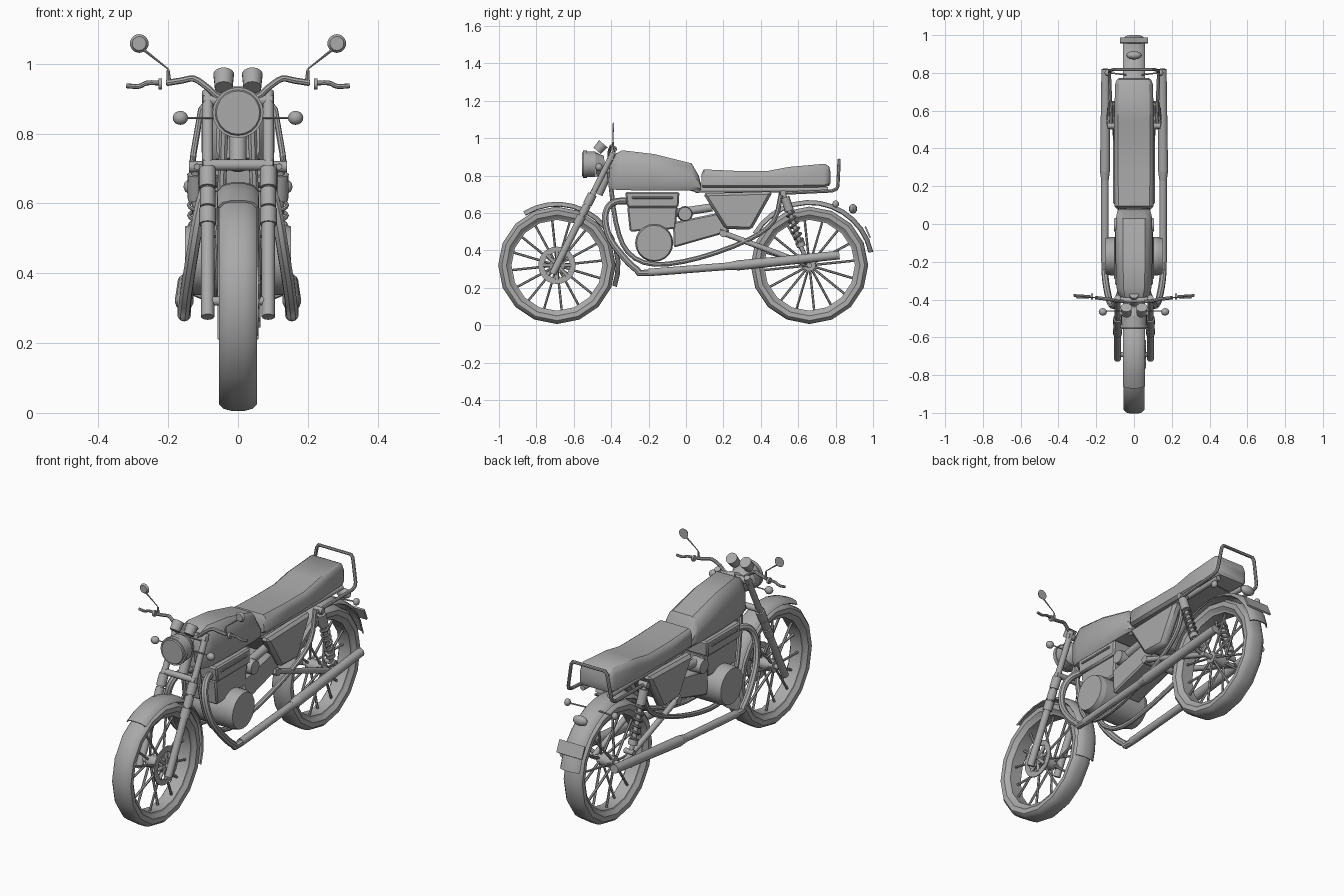
import bpy, bmesh, math
from mathutils import Vector, Matrix

# One plain colour for the whole model
GREY = bpy.data.materials.new("plain_grey")
GREY.diffuse_color = (0.4, 0.4, 0.4, 1)


def finish(name, bm, mirror=False):
    if mirror:
        d = bmesh.ops.duplicate(bm, geom=bm.verts[:] + bm.edges[:] + bm.faces[:])
        for e in d["geom"]:
            if isinstance(e, bmesh.types.BMVert):
                e.co.x *= -1
    bmesh.ops.recalc_face_normals(bm, faces=bm.faces[:])
    me = bpy.data.meshes.new(name)
    bm.to_mesh(me)
    bm.free()
    me.materials.append(GREY)
    bpy.context.collection.objects.link(bpy.data.objects.new(name, me))


def add_cyl(bm, a, b, r0, r1=None, n=12):
    a, b = Vector(a), Vector(b)
    q = (b - a).to_track_quat('Z', 'Y').to_matrix().to_4x4()
    bmesh.ops.create_cone(bm, cap_ends=True, segments=n, radius1=r0,
                          radius2=r0 if r1 is None else r1, depth=(b - a).length,
                          matrix=Matrix.Translation((a + b) / 2) @ q)


def cyls(name, items, mirror=False, n=12):
    bm = bmesh.new()
    for it in items:
        add_cyl(bm, *it, n=n)
    finish(name, bm, mirror)


def ball(name, c, size, mirror=False):
    bm = bmesh.new()
    bmesh.ops.create_uvsphere(bm, u_segments=12, v_segments=8, radius=1,
                              matrix=Matrix.Translation(c) @ Matrix.Diagonal((*size, 1)))
    finish(name, bm, mirror)


def tube(name, pts, r, mirror=False, smooth=True):
    cu = bpy.data.curves.new(name, 'CURVE')
    cu.dimensions, cu.bevel_depth, cu.bevel_resolution, cu.use_fill_caps = '3D', r, 2, True
    p = [Vector(v) for v in pts]
    if smooth and len(p) > 2:
        q, e = [], [p[0] * 2 - p[1]] + p + [p[-1] * 2 - p[-2]]
        for i in range(1, len(e) - 2):
            a, b, c, d = e[i - 1:i + 3]
            for t in (0, 1 / 3, 2 / 3):
                q.append(0.5 * (2 * b + (c - a) * t + (2 * a - 5 * b + 4 * c - d) * t * t
                                + (3 * b - a - 3 * c + d) * t ** 3))
        p = q + [p[-1]]
    for s in ((1, -1) if mirror else (1,)):
        sp = cu.splines.new('POLY')
        sp.points.add(len(p) - 1)
        for k, v in zip(sp.points, p):
            k.co = (v.x * s, v.y, v.z, 1)
    cu.materials.append(GREY)
    ob = bpy.data.objects.new(name, cu)
    bpy.context.collection.objects.link(ob)
    bpy.ops.object.select_all(action='DESELECT')
    ob.select_set(True)
    bpy.context.view_layer.objects.active = ob
    bpy.ops.object.convert(target='MESH')


def sweep(name, profile, c, a0=0, a1=360, n=16):
    """Turn a closed (radius, x) profile around the x axis through c=(y, z)."""
    bm, rings, full = bmesh.new(), [], a1 - a0 == 360
    for i in range(n if full else n + 1):
        a = math.radians(a0 + (a1 - a0) * i / n)
        rings.append([bm.verts.new((x, c[0] + r * math.cos(a), c[1] + r * math.sin(a)))
                      for r, x in profile])
    k = len(profile)
    for i in range(n):
        A, B = rings[i], rings[(i + 1) % len(rings)]
        for j in range(k):
            bm.faces.new((A[j], A[(j + 1) % k], B[(j + 1) % k], B[j]))
    if not full:
        bm.faces.new(rings[0])
        bm.faces.new(rings[-1])
    finish(name, bm)


def loft(name, sections, top=0.65, drop=0.045):
    """Body from (y, z_bottom, z_top, half_width) stations."""
    bm, rings = bmesh.new(), []
    for y, zb, zt, w in sections:
        d = min(drop, (zt - zb) * 0.4)
        half = [(w * 0.85, zb), (w, zb + d * 0.4), (w, zt - d), (w * (1 + top) / 2, zt - d * 0.25), (w * top, zt)]
        pts = half + [(-x, z) for x, z in reversed(half)]
        rings.append([bm.verts.new((x, y, z)) for x, z in pts])
    for A, B in zip(rings, rings[1:]):
        for j in range(10):
            bm.faces.new((A[j], A[(j + 1) % 10], B[(j + 1) % 10], B[j]))
    bm.faces.new(rings[0])
    bm.faces.new(rings[-1])
    finish(name, bm)


def prism(name, profile, x0, x1, mirror=False, bevel=0.008):
    bm = bmesh.new()
    f = bm.faces.new([bm.verts.new((x0, y, z)) for y, z in profile])
    g = bmesh.ops.extrude_face_region(bm, geom=[f])
    for v in g["geom"]:
        if isinstance(v, bmesh.types.BMVert):
            v.co.x = x1
    if bevel:
        bmesh.ops.bevel(bm, geom=bm.edges[:], offset=bevel, segments=1, affect='EDGES')
    finish(name, bm, mirror)


# Wheels
for side, c in (("front", (-0.69, 0.32)), ("rear", (0.66, 0.32))):
    h = [(0.25, 0.036), (0.27, 0.053), (0.295, 0.055), (0.308, 0.042), (0.314, 0.02)]
    sweep(side + "_tyre", h + [(r, -x) for r, x in reversed(h)], c)
    sweep(side + "_rim", [(0.253, 0.038), (0.253, -0.038), (0.243, -0.034), (0.243, 0.034)], c)
    cyls(side + "_hub", [((-0.045, *c), (0.045, *c), 0.032), ((-0.1, *c), (0.1, *c), 0.013)])
    spokes = []
    for i in range(16):
        a = math.radians(i * 22.5 + 6)
        s = 1 if i % 2 else -1
        u = (math.cos(a), math.sin(a))
        spokes.append(((s * 0.035, c[0] + 0.025 * u[0], c[1] + 0.025 * u[1]),
                       (s * 0.008, c[0] + 0.248 * u[0], c[1] + 0.248 * u[1]), 0.0065))
    cyls(side + "_spokes", spokes, n=6)

# Brake disc
c = (-0.69, 0.32)
sweep("brake_disc", [(0.068, 0.052), (0.1, 0.052), (0.1, 0.058), (0.068, 0.058)], c, n=24)
cyls("brake_disc_carrier", [((0.05, *c), (0.06, *c), 0.042)] + [
    ((0.055, c[0], c[1]), (0.055, c[0] + 0.075 * math.cos(i * math.pi / 4), c[1] + 0.075 * math.sin(i * math.pi / 4)), 0.009)
    for i in range(8)])

# Mudguards
shell = [(0.318, 0.058), (0.333, 0.045), (0.34, 0.02), (0.34, -0.02), (0.333, -0.045), (0.318, -0.058),
         (0.314, -0.052), (0.328, -0.04), (0.334, -0.018), (0.334, 0.018), (0.328, 0.04), (0.314, 0.052)]
sweep("front_mudguard", shell, c, -20, 122, 12)
sweep("rear_mudguard", [(r + 0.009, x) for r, x in shell], (0.66, 0.32), 12, 150, 12)


# Front fork
def fork(z, x=0.087):
    return (x, -0.70 + 0.5 * (z - 0.3), z)


cyls("fork_lower", [(fork(0.275), fork(0.55), 0.019)], True)
cyls("fork_sleeves", [(fork(0.54), fork(0.585), 0.024), (fork(0.59), fork(0.64), 0.022),
                      (fork(0.645), fork(0.7), 0.024)], True)
cyls("fork_upper", [(fork(0.55), fork(0.92), 0.016)], True)
cyls("fork_yokes", [(fork(z, -0.1), fork(z, 0.1), 0.016) for z in (0.71, 0.895)]
     + [((0, -0.47, 0.7), (0, -0.37, 0.92), 0.025)])

# Headlight, gauges and indicators
cyls("headlight_bowl", [((0, -0.535, 0.86), (0, -0.485, 0.86), 0.069), ((0, -0.485, 0.86), (0, -0.435, 0.865), 0.069, 0.04)], n=20)
cyls("headlight_rim", [((0, -0.55, 0.86), (0, -0.53, 0.86), 0.073)], n=20)
cyls("headlight_lens", [((0, -0.556, 0.86), (0, -0.546, 0.86), 0.062, 0.068)], n=20)
cyls("gauges", [((0.041, -0.475, 0.932), (0.041, -0.442, 0.97), 0.026, 0.03)], True, 14)
cyls("indicator_stalks", [((0.05, -0.46, 0.845), (0.15, -0.46, 0.845), 0.003),
                          ((0.04, 0.79, 0.645), (0.13, 0.80, 0.647), 0.004)], True, 8)
ball("front_indicators", (0.165, -0.465, 0.845), (0.022, 0.02, 0.02), True)
ball("rear_indicators", (0.14, 0.80, 0.648), (0.016, 0.018, 0.019), True)

# Handlebar, levers and mirrors
bar = [(0.055, -0.41, 0.905), (0.085, -0.41, 0.93), (0.125, -0.40, 0.957), (0.16, -0.395, 0.952), (0.205, -0.39, 0.945)]
tube("handlebar", [(-x, y, z) for x, y, z in reversed(bar)] + [(0, -0.41, 0.897)] + bar, 0.009)
cyls("lever_mounts", [((0.217, -0.385, 0.942), (0.228, -0.385, 0.942), 0.016)], True)
tube("levers", [(0.225, -0.385, 0.945), (0.26, -0.382, 0.945), (0.285, -0.38, 0.935), (0.32, -0.378, 0.937)], 0.007, True)
cyls("mirror_stems", [((0.198, -0.39, 0.94), (0.2, -0.39, 0.983), 0.008, 0.004),
                      ((0.2, -0.39, 0.985), (0.27, -0.39, 1.04), 0.002, 0.004)], True, 8)
cyls("mirrors", [((0.283, -0.394, 1.058), (0.283, -0.384, 1.058), 0.02, 0.027)], True, 14)

# Tank, seat and side covers
loft("fuel_tank", [(-0.408, 0.73, 0.865, 0.062), (-0.388, 0.725, 0.91, 0.08), (-0.34, 0.722, 0.935, 0.092),
                   (-0.17, 0.72, 0.915, 0.098), (0.03, 0.72, 0.865, 0.096), (0.068, 0.72, 0.80, 0.088),
                   (0.08, 0.72, 0.755, 0.08)], 0.6, 0.07)
loft("seat", [(0.083, 0.74, 0.81, 0.095), (0.095, 0.735, 0.833, 0.103), (0.27, 0.735, 0.825, 0.105),
              (0.44, 0.735, 0.825, 0.105), (0.55, 0.735, 0.846, 0.105), (0.74, 0.738, 0.863, 0.1),
              (0.765, 0.745, 0.85, 0.09), (0.772, 0.76, 0.82, 0.08)], 0.8, 0.03)
prism("side_covers", [(0.09, 0.705), (0.465, 0.715), (0.35, 0.51), (0.21, 0.515)], 0.06, 0.112, True, 0.014)
prism("battery_box", [(0.11, 0.70), (0.42, 0.705), (0.32, 0.53), (0.22, 0.53)], -0.062, 0.062)

# Engine
prism("cylinder_head", [(-0.325, 0.712), (-0.035, 0.712), (-0.04, 0.63), (-0.315, 0.63)], -0.1, 0.1)
prism("cylinder_block", [(-0.315, 0.635), (-0.045, 0.635), (-0.055, 0.515), (-0.30, 0.50)], -0.088, 0.088)
prism("head_fins", [(-0.29, 0.688), (-0.07, 0.688), (-0.07, 0.676), (-0.29, 0.676)], -0.106, 0.106, bevel=0.003)
cyls("crankcase", [((-0.125, -0.17, 0.44), (0.125, -0.17, 0.44), 0.102)], n=20)
cyls("crankcase_covers", [((0.125, -0.17, 0.44), (0.152, -0.17, 0.44), 0.102, 0.094)], True, 20)
prism("gearbox", [(-0.07, 0.55), (0.17, 0.60), (0.235, 0.50), (-0.065, 0.415)], -0.085, 0.085)
cyls("carburettors", [((0.04, -0.005, 0.595), (0.105, -0.005, 0.595), 0.042, 0.036),
                      ((0.06, -0.06, 0.60), (0.06, 0.14, 0.63), 0.022)], True, 14)

# Exhausts
tube("exhaust_headers", [(0.05, -0.29, 0.662), (0.075, -0.37, 0.662), (0.095, -0.418, 0.63), (0.113, -0.432, 0.56),
                         (0.13, -0.405, 0.46), (0.146, -0.33, 0.36), (0.154, -0.26, 0.295),
                         (0.155, -0.2, 0.28), (0.154, 0.27, 0.318)], 0.018, True)
cyls("silencers", [((0.154, -0.2, 0.282), (0.154, 0.25, 0.317), 0.02), ((0.154, 0.23, 0.316), (0.154, 0.28, 0.32), 0.02, 0.027),
                   ((0.154, 0.28, 0.32), (0.15, 0.82, 0.375), 0.027, 0.023)], True, 14)

# Frame, swingarm and grab rail
tube("frame_cradle", [(0.04, -0.41, 0.82), (0.05, -0.375, 0.55), (0.06, -0.31, 0.39), (0.07, -0.17, 0.325),
                      (0.075, 0.07, 0.36), (0.09, 0.34, 0.46), (0.1, 0.47, 0.56), (0.1, 0.51, 0.71)], 0.013, True)
cyls("frame_rails", [((0.05, -0.4, 0.84), (0.06, 0.06, 0.725), 0.015), ((0.06, 0.05, 0.722), (0.08, 0.76, 0.725), 0.014)], True)
cyls("swingarm", [((0.085, 0.18, 0.5), (0.085, 0.66, 0.32), 0.015)], True)
cyls("swingarm_pivot", [((-0.1, 0.2, 0.49), (0.1, 0.2, 0.49), 0.02)])
cyls("exhaust_brackets", [((0.09, 0.64, 0.33), (0.15, 0.64, 0.355), 0.01)], True, 8)
rail = [(0.118, 0.5, 0.705), (0.13, 0.78, 0.718), (0.129, 0.805, 0.728), (0.127, 0.812, 0.745),
        (0.106, 0.818, 0.868), (0.095, 0.818, 0.883)]
tube("grab_rail", rail + [(-x, y, z) for x, y, z in reversed(rail)], 0.009, smooth=False)

# Rear shock absorbers
top, low = Vector((0.122, 0.52, 0.71)), Vector((0.115, 0.63, 0.38))
cyls("shock_bodies", [(top, low, 0.012), (top.lerp(low, 0.08), top.lerp(low, 0.3), 0.024),
                      (top.lerp(low, 0.8), top.lerp(low, 0.88), 0.024),
                      ((0.09, 0.52, 0.705), (0.14, 0.52, 0.705), 0.016), ((0.08, 0.63, 0.385), (0.135, 0.63, 0.385), 0.014)], True)
u = (low - top).normalized()
v = u.cross(Vector((1, 0, 0))).normalized()
w = u.cross(v)
coil = []
for i in range(73):
    a = i / 12 * 2 * math.pi
    coil.append(top.lerp(low, 0.28 + 0.54 * i / 72) + (v * math.cos(a) + w * math.sin(a)) * 0.021)
tube("shock_springs", coil, 0.006, True, smooth=False)

# Tail light and number plate
ball("tail_light", (0, 0.893, 0.622), (0.042, 0.022, 0.026))
prism("number_plate", [(0.955, 0.525), (0.962, 0.53), (0.988, 0.47), (0.981, 0.465)], -0.075, 0.075, bevel=0)

# Smooth shading with sharp edges kept
bpy.ops.object.select_all(action='SELECT')
bpy.context.view_layer.objects.active = bpy.data.objects["seat"]
bpy.ops.object.shade_smooth_by_angle(angle=math.radians(35))
